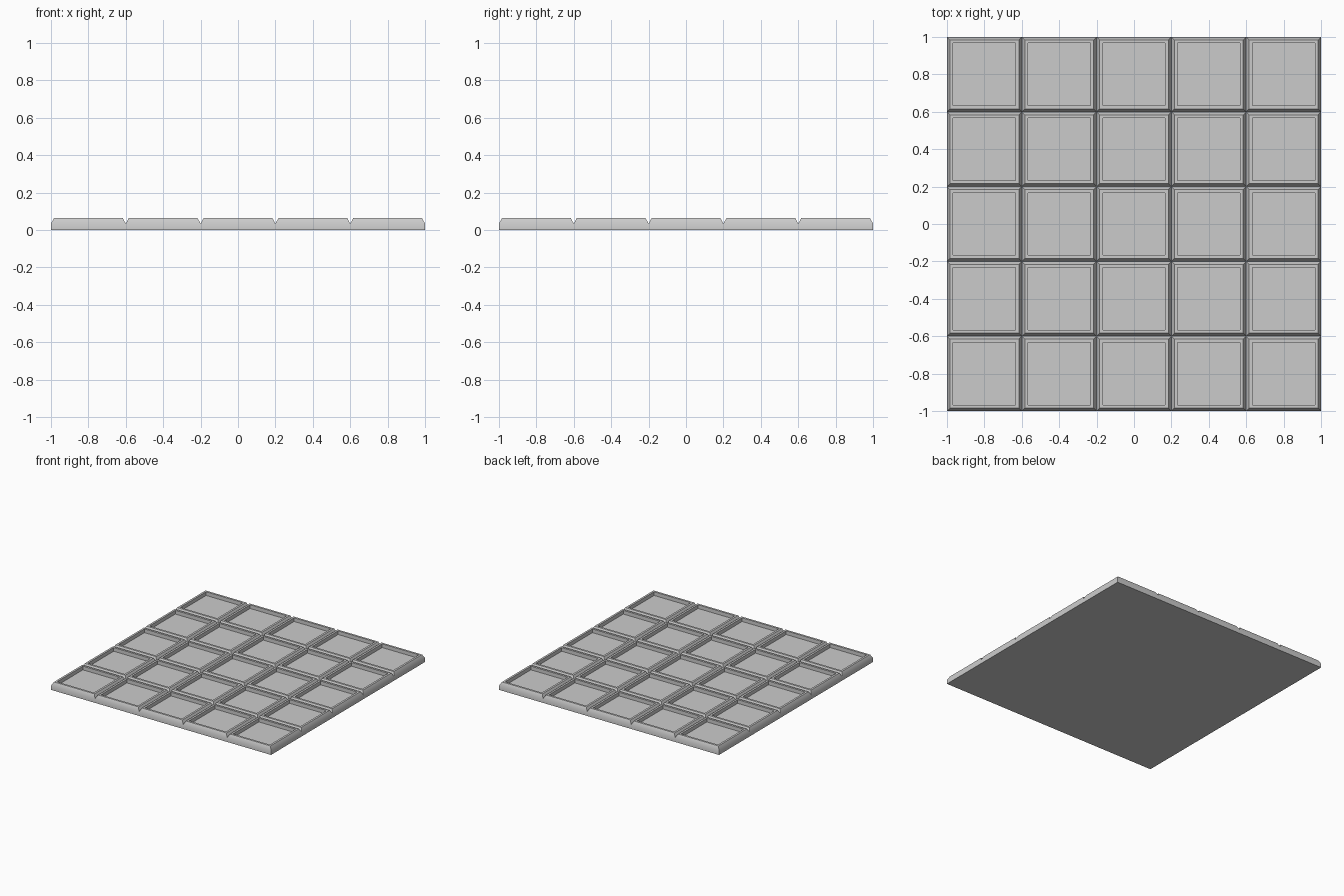
import bpy
import bmesh
from math import radians

cube = bpy.data.objects.get("Cube")
if cube:
    bpy.data.objects.remove(cube, do_unlink=True)

TILES = 5
GROOVE_Z = 0.034   # height of the groove bottoms
TOP_Z = 0.063      # height of the tile rims
CHAMFER = 0.016    # sloped edge of each tile
RIM = 0.017        # flat rim around each panel
RECESS = 0.03      # depth of the sunken panel

# Plain grey stone
grey = bpy.data.materials.new("grey")
grey.use_nodes = True
colour = (0.6, 0.6, 0.6, 1)
grey.diffuse_color = colour
grey.node_tree.nodes["Principled BSDF"].inputs["Base Color"].default_value = colour

# Grid of tiles, one face each, at groove level
bm = bmesh.new()
bmesh.ops.create_grid(bm, x_segments=TILES, y_segments=TILES, size=1)
bmesh.ops.translate(bm, verts=bm.verts, vec=(0, 0, GROOVE_Z))
tiles = bm.faces[:]

# Straight outer sides and flat underside
border = [e for e in bm.edges if e.is_boundary]
skirt = bmesh.ops.extrude_edge_only(bm, edges=border)["geom"]
for v in skirt:
    if isinstance(v, bmesh.types.BMVert):
        v.co.z = 0
bmesh.ops.holes_fill(bm, edges=[e for e in bm.edges if e.is_boundary], sides=0)
bmesh.ops.recalc_face_normals(bm, faces=bm.faces)

# Chamfered sides, flat rim, then upright walls of the sunken panel
for width, rise in ((CHAMFER, TOP_Z - GROOVE_Z), (RIM, 0), (0.0002, -RECESS)):
    bmesh.ops.inset_individual(bm, faces=tiles, thickness=width, depth=rise,
                               use_even_offset=True)

mesh = bpy.data.meshes.new("tiled_floor_slab")
bm.to_mesh(mesh)
bm.free()
mesh.materials.append(grey)
slab = bpy.data.objects.new("tiled_floor_slab", mesh)
bpy.context.collection.objects.link(slab)

# Soft turn from side to chamfer, crisp edges elsewhere
mesh.shade_smooth()
mesh.set_sharp_from_angle(angle=radians(35))
